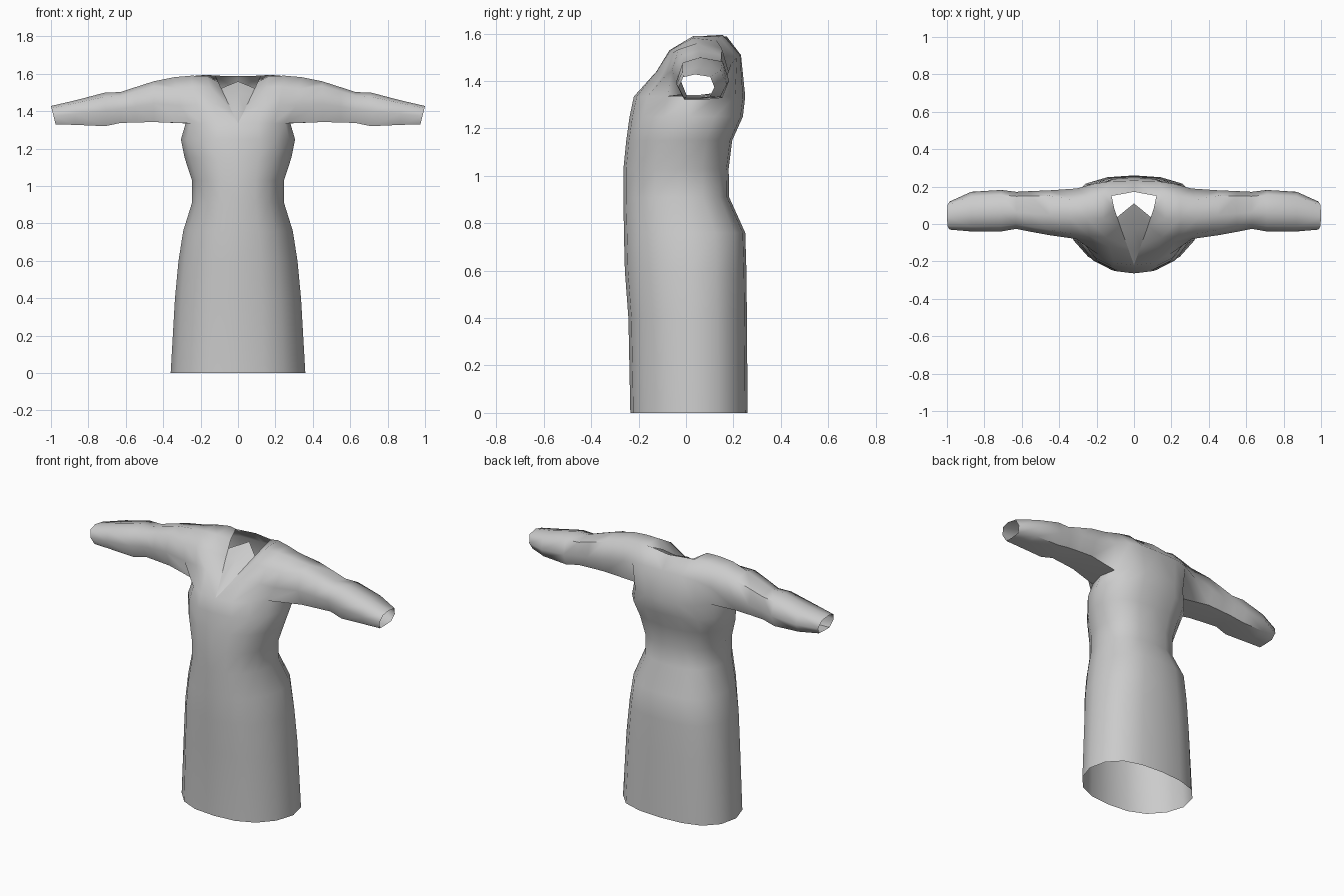
import bpy, bmesh, math

if "Cube" in bpy.data.objects:
    bpy.data.objects.remove(bpy.data.objects["Cube"])

cloth = bpy.data.materials.new("grey cloth")
cloth.diffuse_color = (0.6, 0.6, 0.6, 1)
cloth.use_nodes = True
cloth.node_tree.nodes["Principled BSDF"].inputs["Base Color"].default_value = cloth.diffuse_color


def finish(name, bm):
    """Turn a right-hand half into a mirrored, smooth-shaded object."""
    bmesh.ops.remove_doubles(bm, verts=bm.verts, dist=0.0005)
    bmesh.ops.recalc_face_normals(bm, faces=bm.faces)
    me = bpy.data.meshes.new(name)
    bm.to_mesh(me)
    bm.free()
    me.materials.append(cloth)
    ob = bpy.data.objects.new(name, me)
    bpy.context.collection.objects.link(ob)
    bpy.context.view_layer.objects.active = ob
    ob.select_set(True)
    m = ob.modifiers.new("mirror", 'MIRROR')
    m.use_clip = True
    bpy.ops.object.modifier_apply(modifier=m.name)
    bpy.ops.object.shade_smooth_by_angle(angle=math.radians(60))
    ob.select_set(False)
    return ob


def bridge(bm, a, b, closed=False):
    n = len(a)
    for i in range(n if closed else n - 1):
        j = (i + 1) % n
        quad = list(dict.fromkeys((a[i], a[j], b[j], b[i])))
        if len(quad) > 2:
            bm.faces.new(quad)


bm = bmesh.new()

# Skirt and torso: half rings from front centre round the side to back centre
OUTLINE = [(0, -1), (.38, -.95), (.68, -.76), (.9, -.4), (1, .05),
           (.93, .5), (.72, .82), (.4, .96), (0, 1)]
RINGS = [(0, .36, -.235, .26), (.4, .337, -.243, .257), (.6, .318, -.258, .255),
         (.76, .293, -.262, .25), (.91, .246, -.264, .182), (1.03, .246, -.264, .18),
         (1.15, .285, -.252, .195), (1.25, .305, -.238, .24), (1.335, .28, -.22, .25)]
rings = []
for z, w, yf, yb in RINGS:
    mid, half = (yf + yb) / 2, (yb - yf) / 2
    rings.append([bm.verts.new((w * u, mid + half * v, z)) for u, v in OUTLINE])
for a, b in zip(rings, rings[1:]):
    bridge(bm, a, b)
top = rings[-1]

# Shoulder yoke: strips over the shoulder, from the neck edge out to the sleeve
STRIPS = [
    [(.035, -.12, 1.405), (.075, -.01, 1.49), (.105, .08, 1.555), (.12, .15, 1.59), (0, .232, 1.51)],
    [(.13, -.125, 1.44), (.15, -.07, 1.53), (.165, .03, 1.588), (.165, .155, 1.595), (.13, .228, 1.51)],
    [(.22, -.095, 1.435), (.24, -.065, 1.53), (.25, .03, 1.59), (.245, .14, 1.588), (.215, .215, 1.50)],
    [(.31, -.08, 1.43), (.325, -.055, 1.52), (.34, .03, 1.582), (.33, .13, 1.57), (.305, .19, 1.47)],
]
strips = []
for i, pts in enumerate(STRIPS):
    strips.append([top[i]] + [bm.verts.new(p) for p in pts] + [top[8 - i]])
for a, b in zip(strips, strips[1:]):
    bridge(bm, a, b)
# back of the collar
collar = bm.verts.new((0, .172, 1.588))
bm.faces.new((collar, strips[0][4], strips[0][5]))

# Sleeve: eight-sided tube, open at the cuff
SECTION = [(.15, 0), (0, .45), (.12, .88), (.45, 1), (.88, .9), (1, .45), (.87, .05), (.5, 0)]
SLEEVE = [(.45, -.06, .18, 1.342, 1.56), (.55, -.042, .176, 1.34, 1.528),
          (.63, -.026, .172, 1.337, 1.502), (.71, -.04, .182, 1.32, 1.50),
          (.87, -.04, .172, 1.327, 1.458), (1.0, -.03, .12, 1.33, 1.428)]
prev = strips[3] + [top[4]]
for x, y0, y1, z0, z1 in SLEEVE:
    ring = []
    for u, v in SECTION:
        slant = .025 * (1 - v) if x == 1.0 else 0
        ring.append(bm.verts.new((x - slant, y0 + u * (y1 - y0), z0 + v * (z1 - z0))))
    bridge(bm, prev, ring, closed=True)
    prev = ring
finish("dress", bm)

# Neck panel: ridged insert filling the lower part of the V neckline
bm = bmesh.new()
tip = (0, -.22, 1.335)
edge = [bm.verts.new(p) for p in [tip] + STRIPS[0][:2] + [(.092, .035, 1.522)]]
ridge = [edge[0]] + [bm.verts.new(p) for p in [(0, -.135, 1.41), (0, -.02, 1.50), (0, .11, 1.56)]]
bridge(bm, edge, ridge)
finish("neck_panel", bm)
